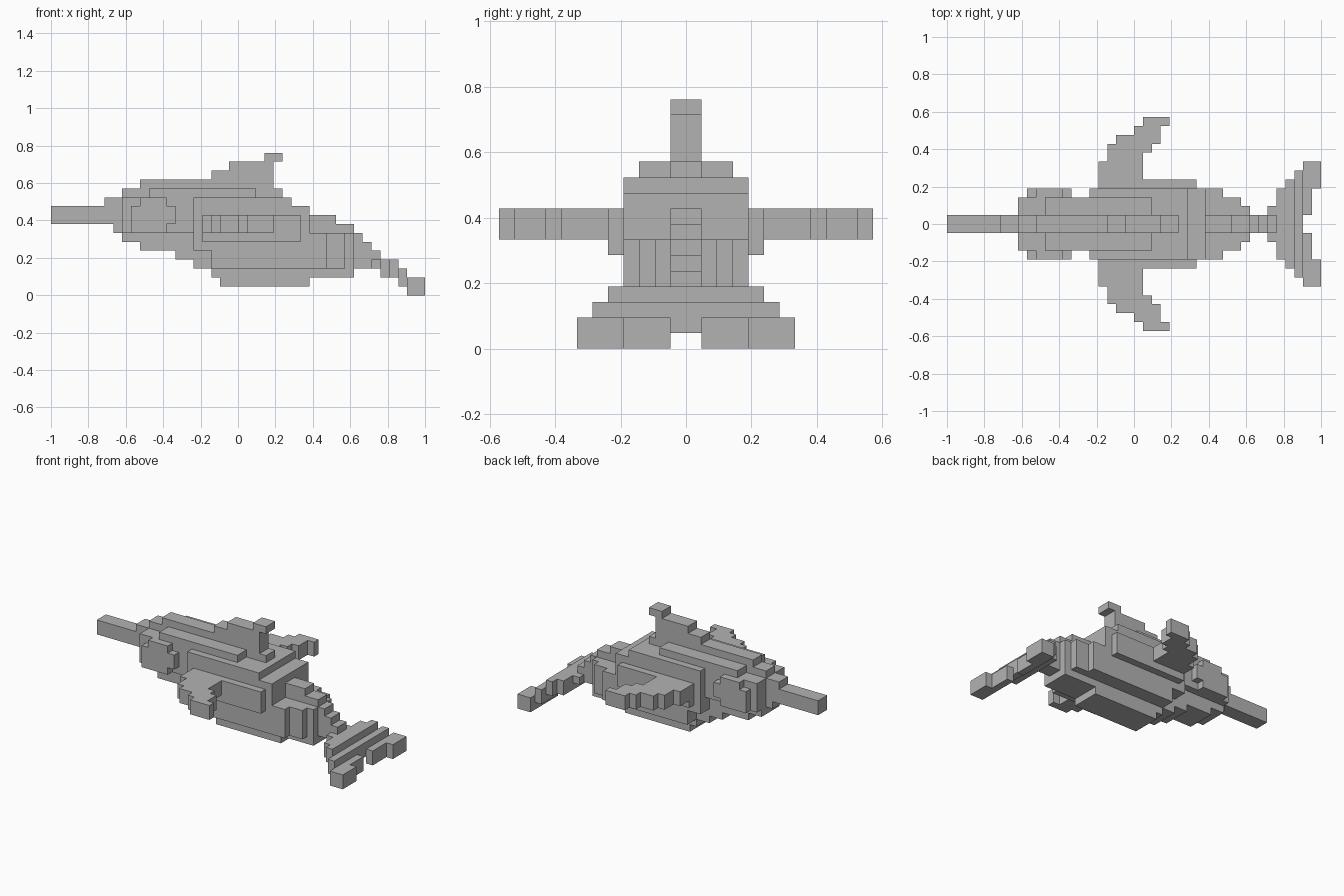
import bpy, bmesh

if "Cube" in bpy.data.objects:
    bpy.data.objects.remove(bpy.data.objects["Cube"])

U = 1 / 21  # edge of one block; the model is 42 blocks long

grey = bpy.data.materials.new("grey")
grey.diffuse_color = (0.45, 0.45, 0.45, 1)
grey.use_nodes = True
grey.node_tree.nodes["Principled BSDF"].inputs["Base Color"].default_value = grey.diffuse_color


def stepped(name, steps, end, d0, d1, plan=False, mirror=False):
    """Extrude a staircase outline between depths d0 and d1 (in blocks).
    steps: (start, low, high) per column. Side outline: columns run along x,
    low/high are heights, depth is y. Plan outline: columns run along y,
    low/high are x, depth is z."""
    ends = [s[0] for s in steps[1:]] + [end]
    low, high = [], []
    for (a, lo, hi), b in zip(steps, ends):
        low += [(a, lo), (b, lo)]
        high += [(a, hi), (b, hi)]
    outline = []
    for p in low + high[::-1]:
        if not outline or outline[-1] != p:
            outline.append(p)

    def place(p, d):
        if plan:
            return (p[1] * U - 1, p[0] * U, d * U)
        return (p[0] * U - 1, d * U, p[1] * U)

    bm = bmesh.new()
    face = bm.faces.new([bm.verts.new(place(p, d0)) for p in outline])
    res = bmesh.ops.extrude_face_region(bm, geom=[face])
    moved = [v for v in res["geom"] if isinstance(v, bmesh.types.BMVert)]
    shift = (0, 0, (d1 - d0) * U) if plan else (0, (d1 - d0) * U, 0)
    bmesh.ops.translate(bm, verts=moved, vec=shift)
    # merge collinear step points
    bmesh.ops.dissolve_limit(bm, angle_limit=0.01, verts=bm.verts, edges=bm.edges)
    bmesh.ops.recalc_face_normals(bm, faces=bm.faces)
    me = bpy.data.meshes.new(name)
    bm.to_mesh(me)
    bm.free()
    me.materials.append(grey)
    ob = bpy.data.objects.new(name, me)
    bpy.context.collection.objects.link(ob)
    if mirror:
        m = ob.modifiers.new("mirror", "MIRROR")
        m.use_axis = (False, True, False)
        m.use_clip = False
        m.merge_threshold = 0.0001
    return ob


# Central ridge: beak, forehead, dorsal fin and tail stalk
stepped("spine_and_beak", [
    (0, 8, 10), (6, 8, 11), (7, 7, 11), (8, 6, 12), (10, 5, 13), (14, 4, 13),
    (16, 3, 13), (18, 2, 14), (19, 1, 14), (20, 1, 15), (25, 1, 12),
    (26, 1, 11), (27, 1, 10), (29, 2, 9), (32, 2, 8), (34, 3, 7),
    (35, 3, 6), (36, 3, 5)], 37, -1, 1)
stepped("dorsal_fin_tip", [(24, 15, 16)], 26, -1, 1)

# Chin and belly
stepped("belly", [
    (8, 6, 7), (10, 5, 7), (14, 4, 7), (16, 3, 7), (18, 2, 7), (19, 1, 7),
    (29, 2, 7)], 34, -2, 2)

# Head, cheeks and back
stepped("head", [(8, 7, 11)], 16, -3, 3)
stepped("back", [(11, 11, 12)], 23, -3, 3)
stepped("cheeks", [(9, 7, 10), (10, 7, 11), (13, 8, 10)], 14, -4, 4)

# Body with side bulges, tapering to the tail
stepped("body", [(16, 5, 11), (18, 3, 11), (27, 3, 10), (29, 3, 7)], 31, -4, 4)
stepped("flanks", [(17, 6, 9)], 28, -5, 5)
stepped("rear_taper", [(31, 3, 7)], 33, -3, 3)
stepped("rear_taper_end", [(33, 3, 7)], 34, -2, 2)

# Swept side flippers
stepped("flippers", [
    (4, 17, 22), (7, 18, 22), (8, 18, 23), (9, 19, 24), (10, 21, 24),
    (11, 22, 25)], 12, 7, 9, plan=True, mirror=True)

# Tail flukes, stepping down and outwards
for i, lo, hi, half in [(36, 3, 4, 2), (37, 2, 4, 4), (38, 2, 4, 5), (39, 1, 3, 6)]:
    stepped("tail_fluke_step", [(i, lo, hi)], i + 1, -half, half)
stepped("tail_fluke_lobes", [(1, 40, 41), (4, 40, 42)], 7, 0, 2,
        plan=True, mirror=True)
